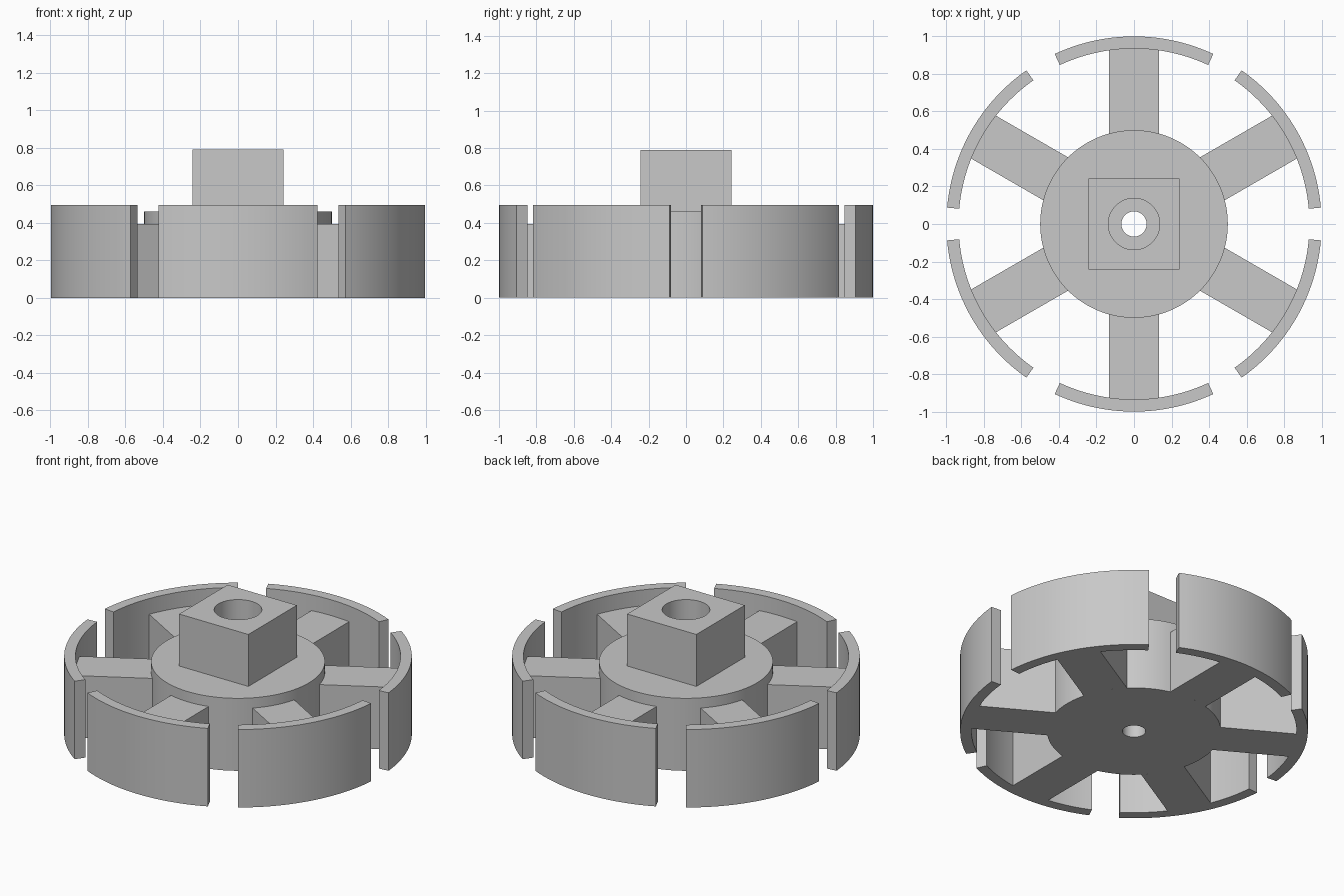
import bpy
import bmesh
from math import sin, cos, asin, pi, radians

if "Cube" in bpy.data.objects:
    bpy.data.objects.remove(bpy.data.objects["Cube"], do_unlink=True)

GREY = (0.58, 0.58, 0.58, 1)
grey = bpy.data.materials.new("light_grey")
grey.use_nodes = True
grey.diffuse_color = GREY
grey.node_tree.nodes["Principled BSDF"].inputs["Base Color"].default_value = GREY

HUB_RADIUS = 0.5
RIM_INNER, RIM_OUTER = 0.935, 1.0
RIM_HEIGHT, HUB_HEIGHT, SPOKE_HEIGHT, BLOCK_TOP = 0.495, 0.46, 0.395, 0.79
SPOKE_HALF_WIDTH = 0.132
BLOCK_HALF_WIDTH = 0.243
BORE, COUNTERBORE, COUNTERBORE_FLOOR = 0.067, 0.137, 0.2
ARMS = 6


def finish(name, bm):
    bmesh.ops.recalc_face_normals(bm, faces=bm.faces)
    mesh = bpy.data.meshes.new(name)
    bm.to_mesh(mesh)
    bm.free()
    mesh.materials.append(grey)
    obj = bpy.data.objects.new(name, mesh)
    bpy.context.collection.objects.link(obj)
    bpy.ops.object.select_all(action="DESELECT")
    obj.select_set(True)
    bpy.context.view_layer.objects.active = obj
    bpy.ops.object.shade_smooth_by_angle(angle=radians(30))
    return obj


def lathe(name, profile, steps=128):
    """Closed ring; each profile point is (radius, z, is_square)."""
    bm = bmesh.new()
    rings = []
    for radius, z, square in profile:
        ring = []
        for i in range(steps):
            c, s = cos(2 * pi * i / steps), sin(2 * pi * i / steps)
            r = radius / max(abs(c), abs(s)) if square else radius
            ring.append(bm.verts.new((r * c, r * s, z)))
        rings.append(ring)
    for k, ring in enumerate(rings):
        following = rings[(k + 1) % len(rings)]
        for i in range(steps):
            j = (i + 1) % steps
            bm.faces.new((ring[i], ring[j], following[j], following[i]))
    return finish(name, bm)


def arc_block(name, inner, outer, height, turn, steps):
    """Block between two arcs, each given as (radius, half angle)."""
    bm = bmesh.new()
    sections = []
    for i in range(steps + 1):
        t = 2 * i / steps - 1
        points = []
        for (r, half), z in ((inner, 0), (outer, 0), (outer, height), (inner, height)):
            a = turn + t * half
            points.append(bm.verts.new((r * cos(a), r * sin(a), z)))
        sections.append(points)
    for a, b in zip(sections, sections[1:]):
        for k in range(4):
            m = (k + 1) % 4
            bm.faces.new((a[k], a[m], b[m], b[k]))
    bm.faces.new(sections[0])
    bm.faces.new(sections[-1])
    return finish(name, bm)


# Round hub carrying a square block, with a stepped bore through both
lathe("hub_and_square_block", [
    (BORE, 0, False), (HUB_RADIUS, 0, False), (HUB_RADIUS, HUB_HEIGHT, False),
    (BLOCK_HALF_WIDTH, HUB_HEIGHT, True), (BLOCK_HALF_WIDTH, BLOCK_TOP, True),
    (COUNTERBORE, BLOCK_TOP, False), (COUNTERBORE, COUNTERBORE_FLOOR, False),
    (BORE, COUNTERBORE_FLOOR, False),
])

# Six parallel-sided spokes, each ending in a separate rim segment
for n in range(ARMS):
    turn = pi / 2 + n * 2 * pi / ARMS
    arc_block(f"spoke_{n + 1}",
              (HUB_RADIUS, asin(SPOKE_HALF_WIDTH / HUB_RADIUS)),
              (RIM_INNER, asin(SPOKE_HALF_WIDTH / RIM_INNER)),
              SPOKE_HEIGHT, turn, 12)
    arc_block(f"rim_segment_{n + 1}",
              (RIM_INNER, radians(25)), (RIM_OUTER, radians(25)),
              RIM_HEIGHT, turn, 24)
